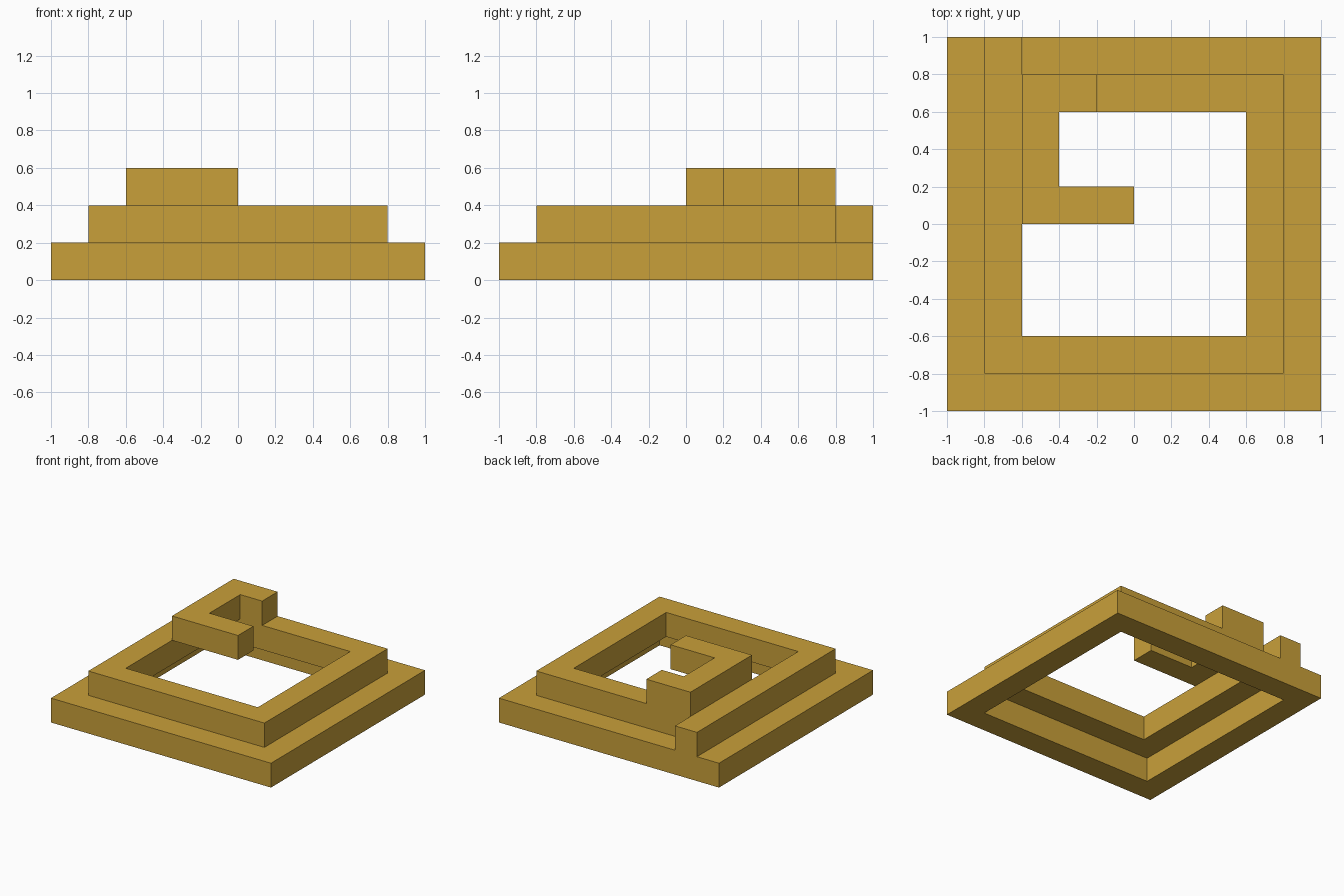
import bpy, bmesh, math

if "Cube" in bpy.data.objects:
    bpy.data.objects.remove(bpy.data.objects["Cube"])

gold = bpy.data.materials.new("golden ochre")
gold.diffuse_color = (0.584, 0.352, 0.042, 1.0)
gold.use_nodes = True
gold.node_tree.nodes["Principled BSDF"].inputs["Base Color"].default_value = gold.diffuse_color

H = 0.2  # height of every tier


def square(r):
    return [(-r, -r), (r, -r), (r, r), (-r, r)]


def tier(name, level, *outlines):
    """Extrude flat outlines (outer loop, then holes) into one solid tier."""
    curve = bpy.data.curves.new(name, 'CURVE')
    curve.dimensions = '2D'
    curve.fill_mode = 'BOTH'
    curve.extrude = H / 2
    for pts in outlines:
        s = curve.splines.new('POLY')
        s.points.add(len(pts) - 1)
        for p, (x, y) in zip(s.points, pts):
            p.co = (x, y, 0, 1)
        s.use_cyclic_u = True
    temp = bpy.data.objects.new(name + "_outline", curve)
    bpy.context.collection.objects.link(temp)
    bpy.context.view_layer.update()

    # Turn the outline into a clean, flat-shaded mesh
    deps = bpy.context.evaluated_depsgraph_get()
    mesh = bpy.data.meshes.new_from_object(temp.evaluated_get(deps))
    bpy.data.objects.remove(temp)
    bm = bmesh.new()
    bm.from_mesh(mesh)
    bmesh.ops.remove_doubles(bm, verts=bm.verts, dist=1e-4)
    bmesh.ops.recalc_face_normals(bm, faces=bm.faces)
    bmesh.ops.translate(bm, verts=bm.verts, vec=(0, 0, (level + 0.5) * H))
    for f in bm.faces:
        f.smooth = False
        f.material_index = 0
    bm.to_mesh(mesh)
    bm.free()
    mesh.materials.clear()
    mesh.materials.append(gold)
    obj = bpy.data.objects.new(name, mesh)
    bpy.context.collection.objects.link(obj)
    return obj


# Bottom: full square ring
tier("base_ring", 0, square(1.0), square(0.8))

# Middle: smaller ring whose left bar reaches back onto the base
tier("middle_ring", 1,
     [(-0.8, -0.8), (0.8, -0.8), (0.8, 0.8), (-0.6, 0.8), (-0.6, 1.0), (-0.8, 1.0)],
     square(0.6))

# Top: open hook resting on the back bar of the middle ring
tier("top_hook", 2,
     [(-0.6, 0.0), (0.0, 0.0), (0.0, 0.2), (-0.4, 0.2),
      (-0.4, 0.6), (-0.2, 0.6), (-0.2, 0.8), (-0.6, 0.8)])
